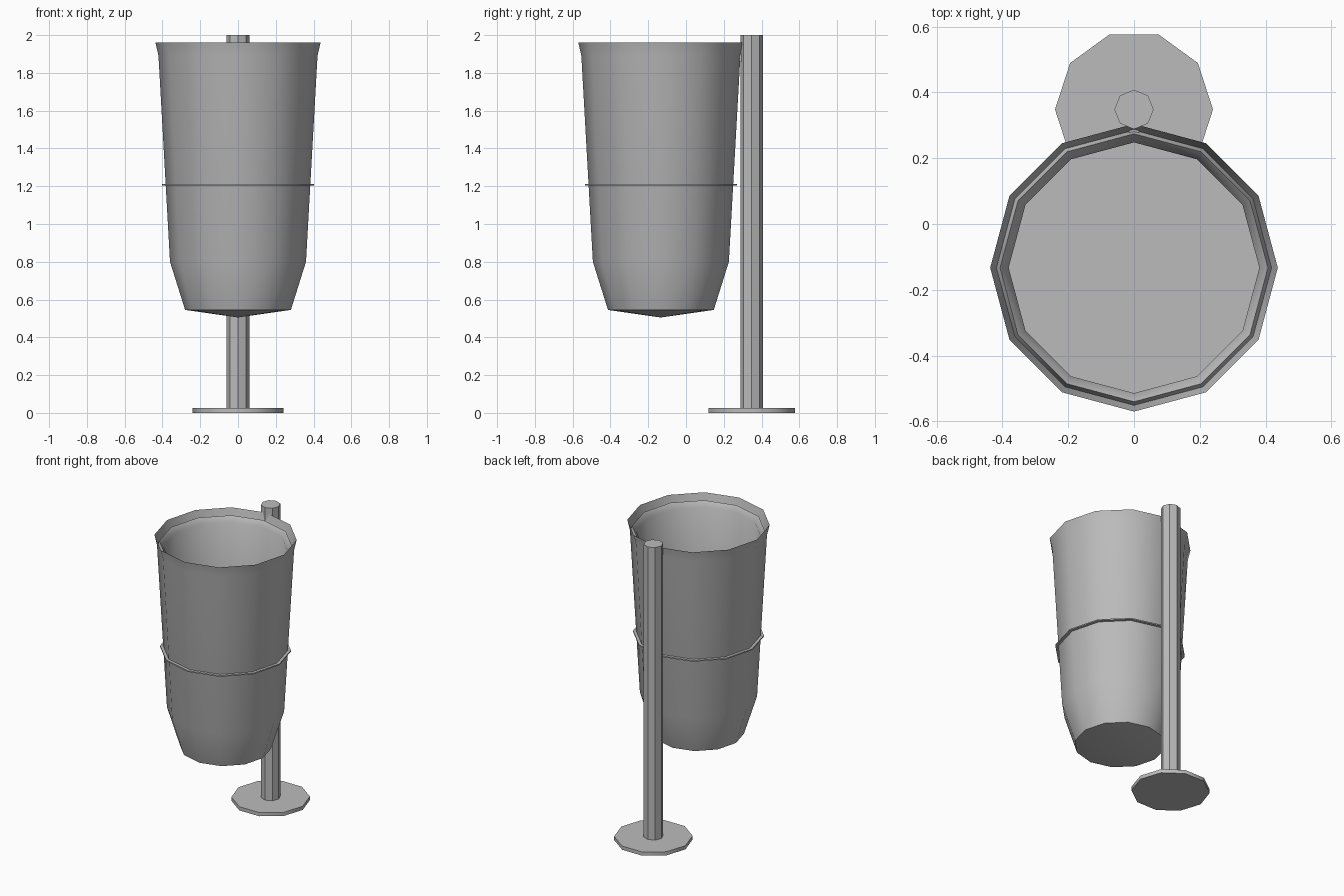
import bpy
import bmesh
import math

if "Cube" in bpy.data.objects:
    bpy.data.objects.remove(bpy.data.objects["Cube"])

grey = bpy.data.materials.new("metal_grey")
grey.diffuse_color = (0.5, 0.5, 0.5, 1)
grey.use_nodes = True
grey.node_tree.nodes["Principled BSDF"].inputs["Base Color"].default_value = grey.diffuse_color


def lathe(name, profile, sides, x, y):
    """Revolve (radius, height) points; radius 0 becomes a single pole point."""
    bm = bmesh.new()
    rings = []
    for r, z in profile:
        if r == 0:
            rings.append([bm.verts.new((x, y, z))] * sides)
        else:
            rings.append([bm.verts.new((x + r * math.cos(2 * math.pi * i / sides),
                                        y + r * math.sin(2 * math.pi * i / sides), z))
                          for i in range(sides)])
    for low, high in zip(rings, rings[1:]):
        for i in range(sides):
            j = (i + 1) % sides
            corners = list(dict.fromkeys((low[i], low[j], high[j], high[i])))
            bm.faces.new(corners)
    bmesh.ops.recalc_face_normals(bm, faces=bm.faces)
    return finish(name, bm)


def finish(name, bm):
    mesh = bpy.data.meshes.new(name)
    bm.to_mesh(mesh)
    bm.free()
    mesh.materials.append(grey)
    obj = bpy.data.objects.new(name, mesh)
    bpy.context.collection.objects.link(obj)
    bpy.ops.object.select_all(action='DESELECT')
    obj.select_set(True)
    bpy.context.view_layer.objects.active = obj
    bpy.ops.object.shade_smooth_by_angle(angle=math.radians(40))
    return obj


BIN_Y, POLE_Y = -0.133, 0.348

# Bin shell: outer wall, flared rim, groove, inner lip, inner wall and floor
lathe("bin_shell", [(0, 0.505), (0.28, 0.545), (0.36, 0.80), (0.421, 1.89),
                    (0.437, 1.96), (0.418, 1.89), (0.407, 1.92), (0.381, 1.885),
                    (0.381, 1.215), (0, 1.215)], 12, 0, BIN_Y)

# Thin band around the middle
lathe("bin_band", [(0.375, 1.205), (0.402, 1.205), (0.402, 1.213), (0.375, 1.213)],
      12, 0, BIN_Y)

# Pole and foot plate
lathe("pole", [(0, 0.01), (0.06, 0.01), (0.06, 2.0), (0, 2.0)], 8, 0, POLE_Y)
lathe("foot_plate", [(0, 0), (0.24, 0), (0.24, 0.025), (0, 0.025)], 10, 0, POLE_Y)

# Small bracket joining bin to pole
bm = bmesh.new()
bmesh.ops.create_cube(bm, size=1)
bmesh.ops.scale(bm, vec=(0.03, 0.025, 0.04), verts=bm.verts)
bmesh.ops.translate(bm, vec=(0, 0.285, 1.88), verts=bm.verts)
finish("bracket", bm)
